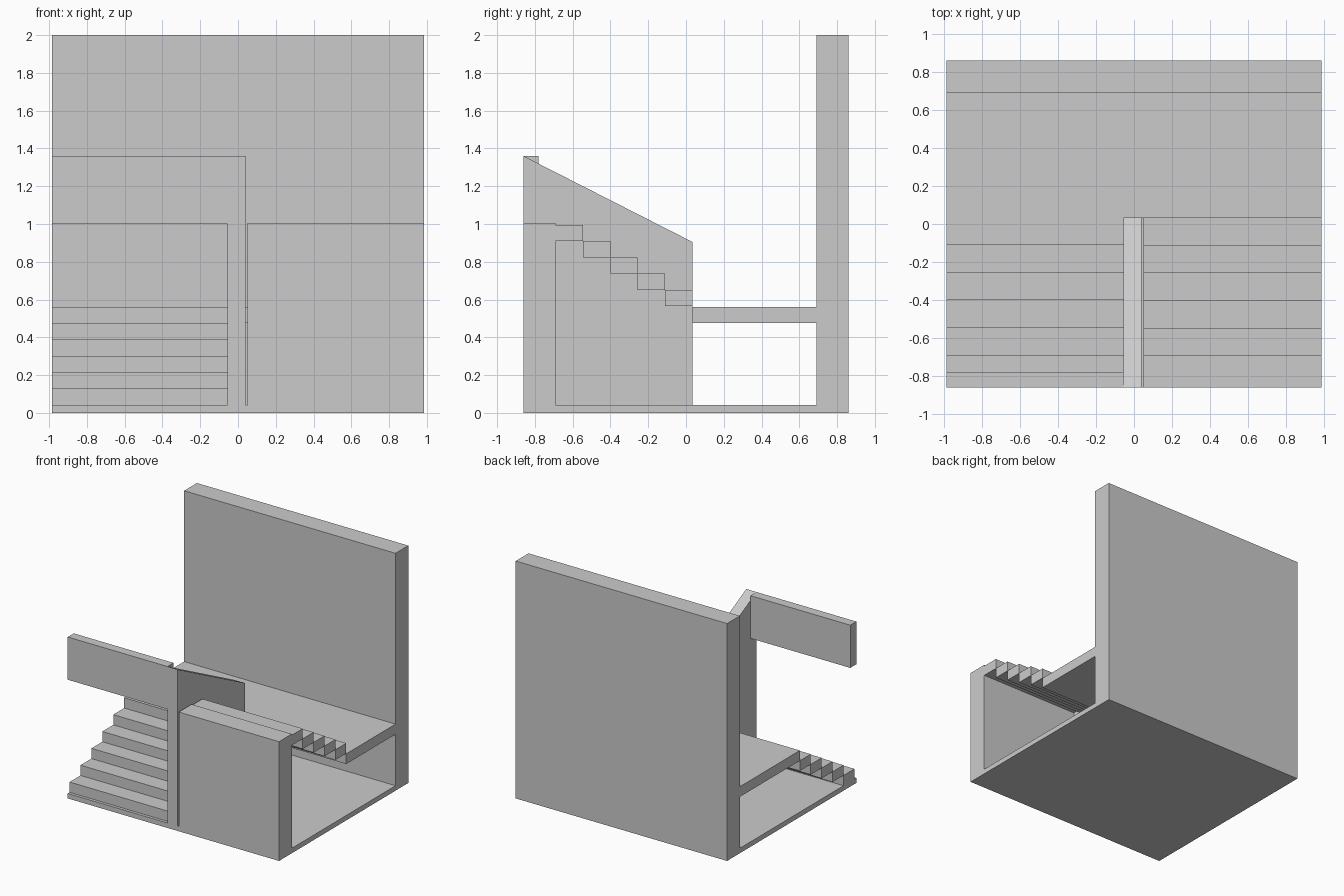
import bpy, bmesh

if "Cube" in bpy.data.objects:
    bpy.data.objects.remove(bpy.data.objects["Cube"])

W = 0.985   # half width
D = 0.86    # half depth


def prism(name, x0, x1, profile):
    """Extrude a (y, z) outline from x0 to x1."""
    bm = bmesh.new()
    face = bm.faces.new([bm.verts.new((x0, y, z)) for y, z in profile])
    ext = bmesh.ops.extrude_face_region(bm, geom=[face])["geom"]
    moved = [v for v in ext if isinstance(v, bmesh.types.BMVert)]
    bmesh.ops.translate(bm, verts=moved, vec=(x1 - x0, 0, 0))
    bmesh.ops.recalc_face_normals(bm, faces=bm.faces)
    mesh = bpy.data.meshes.new(name)
    bm.to_mesh(mesh)
    bm.free()
    ob = bpy.data.objects.new(name, mesh)
    bpy.context.collection.objects.link(ob)
    return ob


def box(name, x0, x1, y0, y1, z0, z1):
    return prism(name, x0, x1, [(y0, z0), (y1, z0), (y1, z1), (y0, z1)])


# Shell: floor, rear wall and half-height landing
box("floor", -W, W, -D, D, 0, 0.042)
box("back_wall", -W, W, 0.69, D, 0.042, 2.0)
box("landing", -W, W, 0.034, 0.69, 0.475, 0.561)

# Sloped dividing wall between the two flights
prism("divider_wall", -0.055, 0.04,
      [(-D, 0.042), (0.034, 0.042), (0.034, 0.905), (-D, 1.36)])

# Hanging panel over the lower flight, block wall under the upper flight
box("hanging_panel", -W, -0.055, -D, -0.78, 1.0, 1.36)
box("front_wall", 0.05, W, -D, -0.69, 0.042, 1.005)

# Lower flight rises towards the landing on the left
RUN, RISE = 0.1453, 0.0865
for i in range(6):
    y = -0.835 + i * RUN
    z = 0.042 + i * RISE
    box(f"lower_step_{i + 1}", -W, -0.055, y, min(y + RUN, 0.034), z, z + RISE)

# Upper flight rises from the landing towards the front on the right
RUN, RISE = 0.1448, 0.086
for i in range(5):
    y = 0.034 - i * RUN
    z = 0.565 + i * RISE
    box(f"upper_step_{i + 1}", 0.05, W, y - RUN, y, z, z + RISE)
